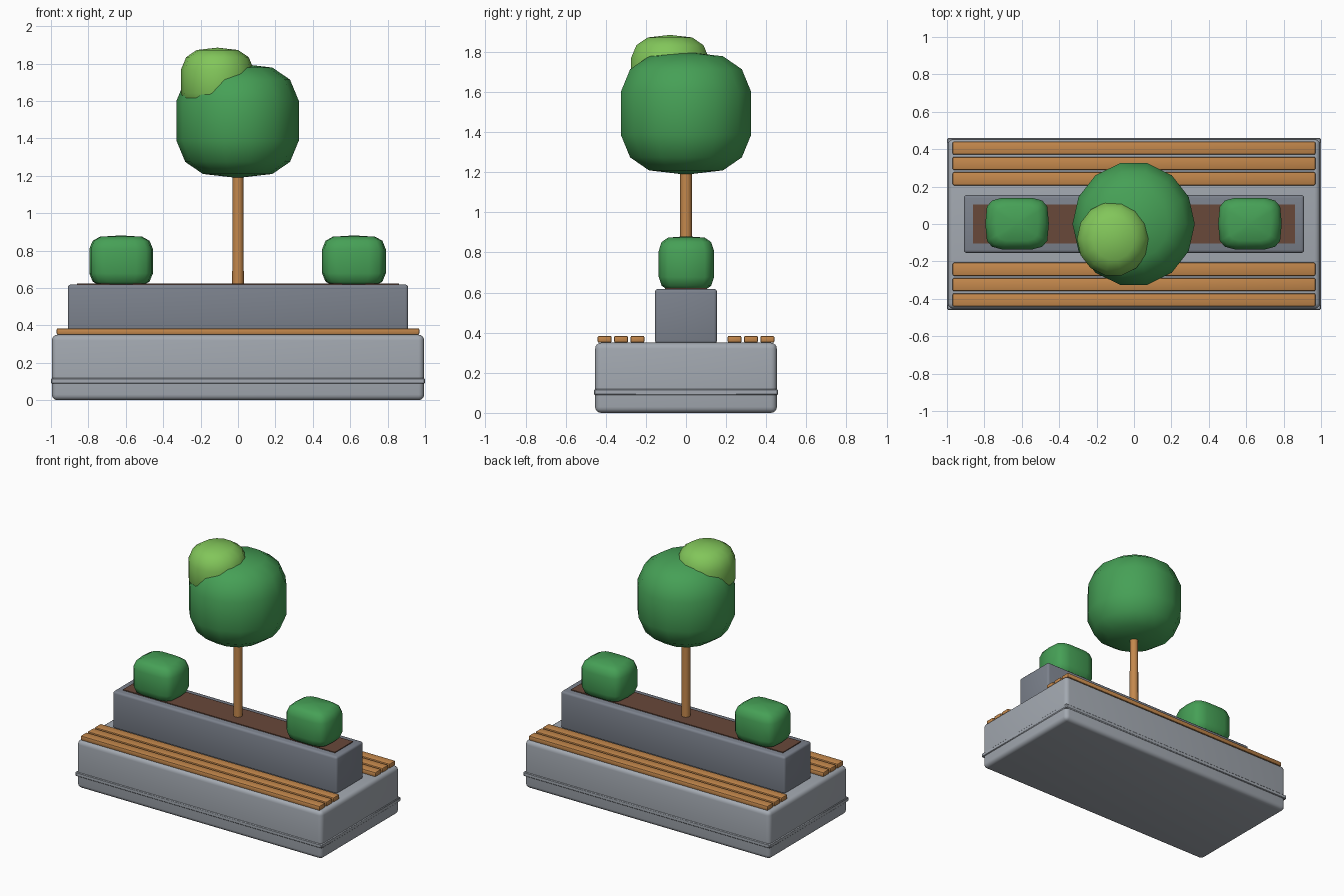
import bpy, bmesh, math

if "Cube" in bpy.data.objects:
    bpy.data.objects.remove(bpy.data.objects["Cube"])


def material(name, r, g, b):
    lin = [((c / 255 + 0.055) / 1.055) ** 2.4 for c in (r, g, b)]
    m = bpy.data.materials.new(name)
    m.diffuse_color = (*lin, 1)
    m.use_nodes = True
    m.node_tree.nodes["Principled BSDF"].inputs["Base Color"].default_value = m.diffuse_color
    return m


CONCRETE = material("light concrete", 163, 169, 177)
STONE = material("planter grey", 124, 130, 141)
WOOD = material("wood", 196, 136, 76)
SOIL = material("soil", 104, 72, 58)
LEAF = material("leaf green", 70, 160, 86)
LIGHT_LEAF = material("light leaf green", 130, 198, 90)


def finish(bm, name, mat, angle):
    me = bpy.data.meshes.new(name)
    bm.to_mesh(me)
    bm.free()
    ob = bpy.data.objects.new(name, me)
    bpy.context.collection.objects.link(ob)
    me.materials.append(mat)
    bpy.ops.object.select_all(action='DESELECT')
    ob.select_set(True)
    bpy.context.view_layer.objects.active = ob
    bpy.ops.object.shade_smooth_by_angle(angle=math.radians(angle))
    return ob


def box(name, mat, x, y, z, bevel=0.0, segments=3):
    """Box from (min, max) ranges with rounded edges."""
    bm = bmesh.new()
    bmesh.ops.create_cube(bm, size=1)
    for v in bm.verts:
        v.co = [r[0] if c < 0 else r[1] for c, r in zip(v.co, (x, y, z))]
    if bevel:
        bmesh.ops.bevel(bm, geom=bm.edges[:], offset=bevel, segments=segments,
                        profile=0.5, affect='EDGES')
    return finish(bm, name, mat, 40)


def foliage(name, mat, centre, half, e_vert, e_flat):
    """Squared-off ball: a low sphere pushed toward a box shape."""
    def power(c, e):
        return math.copysign(abs(c) ** e, c)
    bm = bmesh.new()
    bmesh.ops.create_uvsphere(bm, u_segments=14, v_segments=7, radius=1)
    for v in bm.verts:
        lon = math.atan2(v.co.y, v.co.x) + math.pi / 14
        flat = math.hypot(v.co.x, v.co.y) ** e_vert
        v.co = (flat * power(math.cos(lon), e_flat),
                flat * power(math.sin(lon), e_flat),
                power(v.co.z, e_vert))
    # fit to the wanted size
    for i in range(3):
        m = max(abs(v.co[i]) for v in bm.verts)
        for v in bm.verts:
            v.co[i] = v.co[i] / m * half[i] + centre[i]
    return finish(bm, name, mat, 180)


# Concrete base with a thin band round it
box("base", CONCRETE, (-0.995, 0.995), (-0.453, 0.453), (0, 0.35), 0.03, 4)
box("base_band", CONCRETE, (-1, 1), (-0.459, 0.459), (0.088, 0.118), 0.005, 1)

# Planter and soil
box("planter", STONE, (-0.91, 0.91), (-0.155, 0.155), (0.345, 0.618), 0.016)
box("soil", SOIL, (-0.86, 0.86), (-0.105, 0.105), (0.58, 0.624))

# Seat slats on both sides
for side, label in ((-1, "front"), (1, "back")):
    for i, yc in enumerate((0.242, 0.324, 0.406)):
        y = side * yc
        box(f"{label}_slat_{i + 1}", WOOD, (-0.97, 0.97),
            (y - 0.035, y + 0.035), (0.35, 0.384), 0.008, 2)

# Tree trunk
bm = bmesh.new()
bmesh.ops.create_cone(bm, cap_ends=True, segments=12, radius1=0.031,
                      radius2=0.029, depth=0.7)
bmesh.ops.translate(bm, verts=bm.verts, vec=(0, 0, 0.95))
finish(bm, "trunk", WOOD, 40)

# Tree crown and lighter tuft
foliage("crown", LEAF, (-0.002, 0, 1.494), (0.327, 0.325, 0.306), 0.7, 1.0)
foliage("crown_tuft", LIGHT_LEAF, (-0.11, -0.08, 1.704),
        (0.195, 0.195, 0.181), 0.7, 1.0)

# Bushes at both ends
for x, label in ((-0.625, "left"), (0.62, "right")):
    foliage(f"{label}_bush", LEAF, (x, 0.002, 0.743), (0.17, 0.138, 0.138),
            0.5, 0.5)
